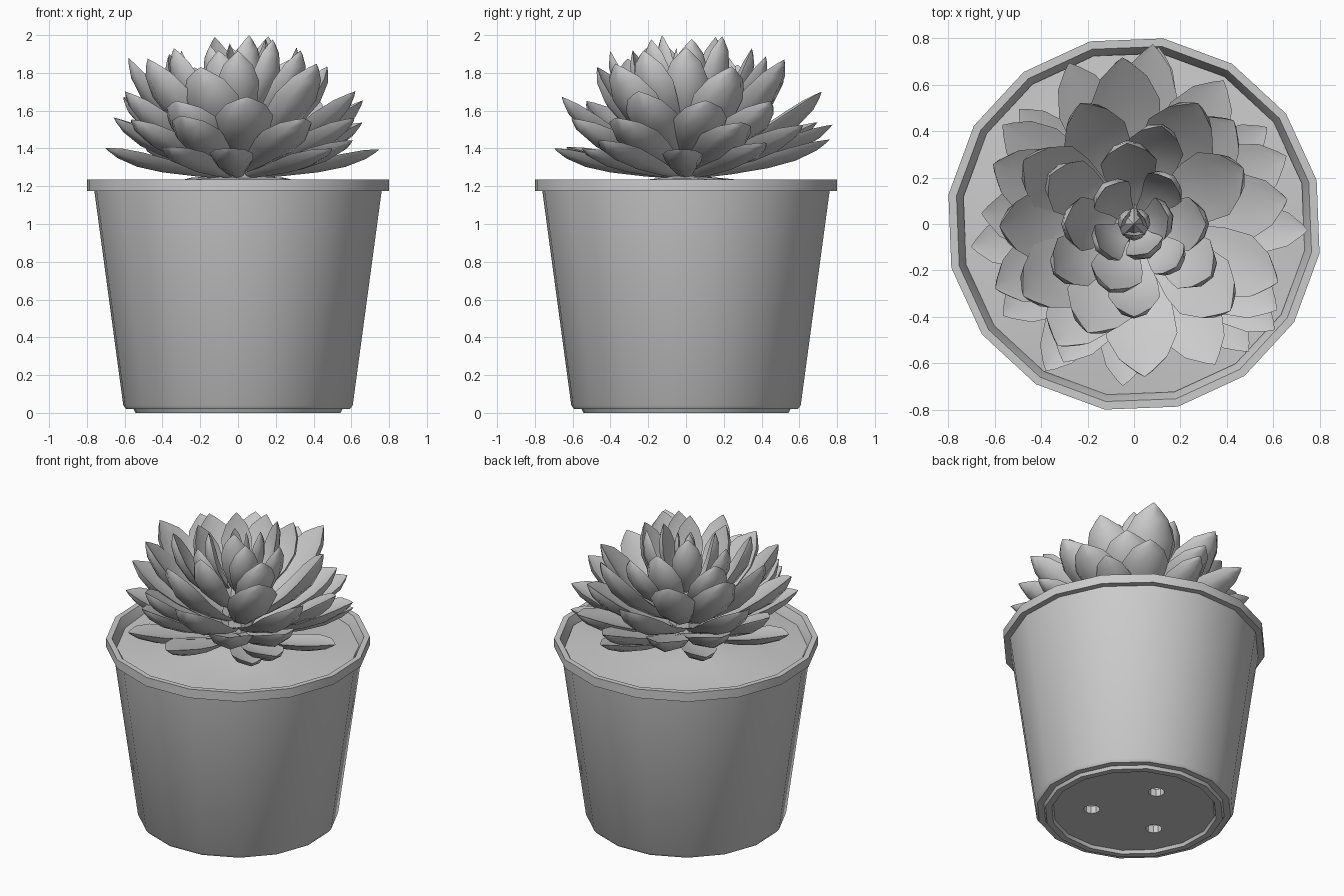
import bpy
import bmesh
import random
from math import sin, cos, pi, radians
from mathutils import Vector

random.seed(4)
if "Cube" in bpy.data.objects:
    bpy.data.objects.remove(bpy.data.objects["Cube"])

grey = bpy.data.materials.new("plain_grey")
grey.use_nodes = True
COLOUR = (0.6, 0.6, 0.6, 1)
grey.diffuse_color = COLOUR
grey.node_tree.nodes["Principled BSDF"].inputs["Base Color"].default_value = COLOUR


def finish(bm, name, angle=35):
    """Turn a bmesh into a smooth-shaded object."""
    bmesh.ops.remove_doubles(bm, verts=bm.verts, dist=0.0001)
    bmesh.ops.recalc_face_normals(bm, faces=bm.faces)
    mesh = bpy.data.meshes.new(name)
    bm.to_mesh(mesh)
    bm.free()
    mesh.materials.append(grey)
    obj = bpy.data.objects.new(name, mesh)
    bpy.context.collection.objects.link(obj)
    bpy.ops.object.select_all(action="DESELECT")
    obj.select_set(True)
    bpy.context.view_layer.objects.active = obj
    bpy.ops.object.shade_smooth_by_angle(angle=radians(angle))
    return obj


def skin(bm, rings):
    """Bridge a row of closed rings of points with quads."""
    loops = [[bm.verts.new(p) for p in ring] for ring in rings]
    n = len(loops[0])
    for a, b in zip(loops, loops[1:]):
        for i in range(n):
            j = (i + 1) % n
            bm.faces.new((a[i], a[j], b[j], b[i]))


def lathe(profile, sides, start=0.0, bump=0.0):
    """Revolve a (radius, height) profile around z."""
    bm = bmesh.new()
    rings = []
    for r, z in profile:
        lift = bump if r > 0 else 0
        rings.append([Vector((r * cos(start + 2 * pi * i / sides),
                              r * sin(start + 2 * pi * i / sides),
                              z + random.uniform(-lift, lift)))
                      for i in range(sides)])
    skin(bm, rings)
    bmesh.ops.remove_doubles(bm, verts=bm.verts, dist=0.0001)
    bmesh.ops.dissolve_degenerate(bm, edges=bm.edges, dist=0.0001)
    return bm


# Pot: foot ring, tapered wall, flared rim and hollow inside
pot = finish(lathe([(0, 0.02), (0.5, 0.02), (0.51, 0), (0.55, 0), (0.56, 0.02),
                    (0.6, 0.02), (0.615, 0.04), (0.77, 1.175), (0.81, 1.175),
                    (0.81, 1.235), (0.775, 1.235), (0.735, 1.15),
                    (0.58, 0.07), (0, 0.07)], 16, radians(13.5)), "pot")

# Drain holes through the pot floor
for k in range(3):
    a = radians(-38 + 120 * k)
    bpy.ops.mesh.primitive_cylinder_add(
        vertices=10, radius=0.05, depth=0.2, location=(0.26 * cos(a), 0.26 * sin(a), 0.04))
    cutter = bpy.context.object
    cutter.name = "drain_cutter"
    cutter.hide_render = True
    cut = pot.modifiers.new("drain_hole", "BOOLEAN")
    cut.object = cutter
    cut.solver = "EXACT"
    bpy.context.view_layer.objects.active = pot
    bpy.ops.object.modifier_apply(modifier=cut.name)
    bpy.data.objects.remove(cutter)

# Soil with a low uneven mound, and the stem inside the rosette
finish(lathe([(0.745, 1.18), (0.6, 1.19), (0.42, 1.21), (0.25, 1.235), (0, 1.26)],
             16, radians(13.5), 0.012), "soil", 60)
finish(lathe([(0.12, 1.2), (0.1, 1.4), (0.06, 1.65), (0, 1.8)], 8), "stem")

# Leaf outline: (position along the leaf, share of full width)
OUTLINE = [(0, 0.3), (0.25, 0.6), (0.5, 0.92), (0.7, 1), (0.87, 0.68), (0.96, 0.25), (1, 0)]


def add_leaf(bm, azimuth, reach, base_z, tip_z, width, bulge):
    """One cupped, pointed leaf along a rising curve."""
    a = radians(azimuth)
    out, side = Vector((cos(a), sin(a), 0)), Vector((-sin(a), cos(a), 0))
    up = Vector((0, 0, 1))
    p0 = out * 0.03 + up * base_z
    p1 = out * reach * bulge + up * (base_z + 0.33 * (tip_z - base_z))
    p2 = out * reach + up * tip_z
    rings = []
    for t, share in OUTLINE:
        centre = p0 * (1 - t) ** 2 + p1 * 2 * t * (1 - t) + p2 * t * t
        tangent = ((p1 - p0) * (1 - t) + (p2 - p1) * t).normalized()
        normal = tangent.cross(side)
        half = width * share / 2
        ring = []
        for k in range(8):
            u, v = cos(k * pi / 4), sin(k * pi / 4)
            depth = v * half * (0.12 if v > 0 else 0.38) + u * u * half * 0.28
            ring.append(centre + side * u * half + normal * depth)
        rings.append(ring)
    skin(bm, rings)
    start = [v for v in bm.verts if v.is_boundary and (v.co - p0).length < width]
    edges = {e for v in start for e in v.link_edges if e.is_boundary}
    bmesh.ops.holes_fill(bm, edges=list(edges), sides=8)


# Tiers: name, base height, tip height, width, bulge, then azimuth: reach in hundredths
TIERS = [
    ("lowest_leaves", 1.25, 1.42, 0.22, 0.6,
     {-2: 75, 188: 71, -37: 76, -48: 74, 239: 74, 266: 70, 36: 71, 82: 77, 135: 70}),
    ("lower_leaves", 1.28, 1.55, 0.27, 0.6,
     {84: 78, 112: 75, 58: 73, 24: 72, -31: 72, -60: 70, 243: 67, 215: 69, 176: 66, 143: 71}),
    ("middle_leaves", 1.31, 1.68, 0.3, 0.65,
     {94: 72, 9: 67, -22: 67, -86: 66, 205: 66, 157: 66, 238: 62, 46: 62}),
    ("upper_leaves", 1.36, 1.85, 0.3, 0.7,
     {114: 57, 62: 59, 27: 53, -42: 56, 247: 51, 181: 58, 213: 57, 150: 55}),
    ("inner_leaves", 1.45, 1.91, 0.24, 0.85,
     {95: 35, 74: 44, 0: 31, -34: 40, -90: 40, 250: 30, 212: 40, 150: 42, 180: 30}),
    ("heart_leaves", 1.55, 1.97, 0.18, 1.0,
     {128: 20, 50: 25, 12: 15, -45: 26, -65: 14, 215: 18}),
    ("bud_leaves", 1.66, 1.95, 0.1, 1.3, {30: 5, 150: 5, 270: 5}),
]

for name, base_z, tip_z, width, bulge, leaves in TIERS:
    bm = bmesh.new()
    for azimuth, reach in leaves.items():
        add_leaf(bm, azimuth, reach / 100, base_z,
                 tip_z + random.uniform(-0.03, 0.03),
                 width * random.uniform(0.93, 1.07), bulge)
    finish(bm, name, 50)
